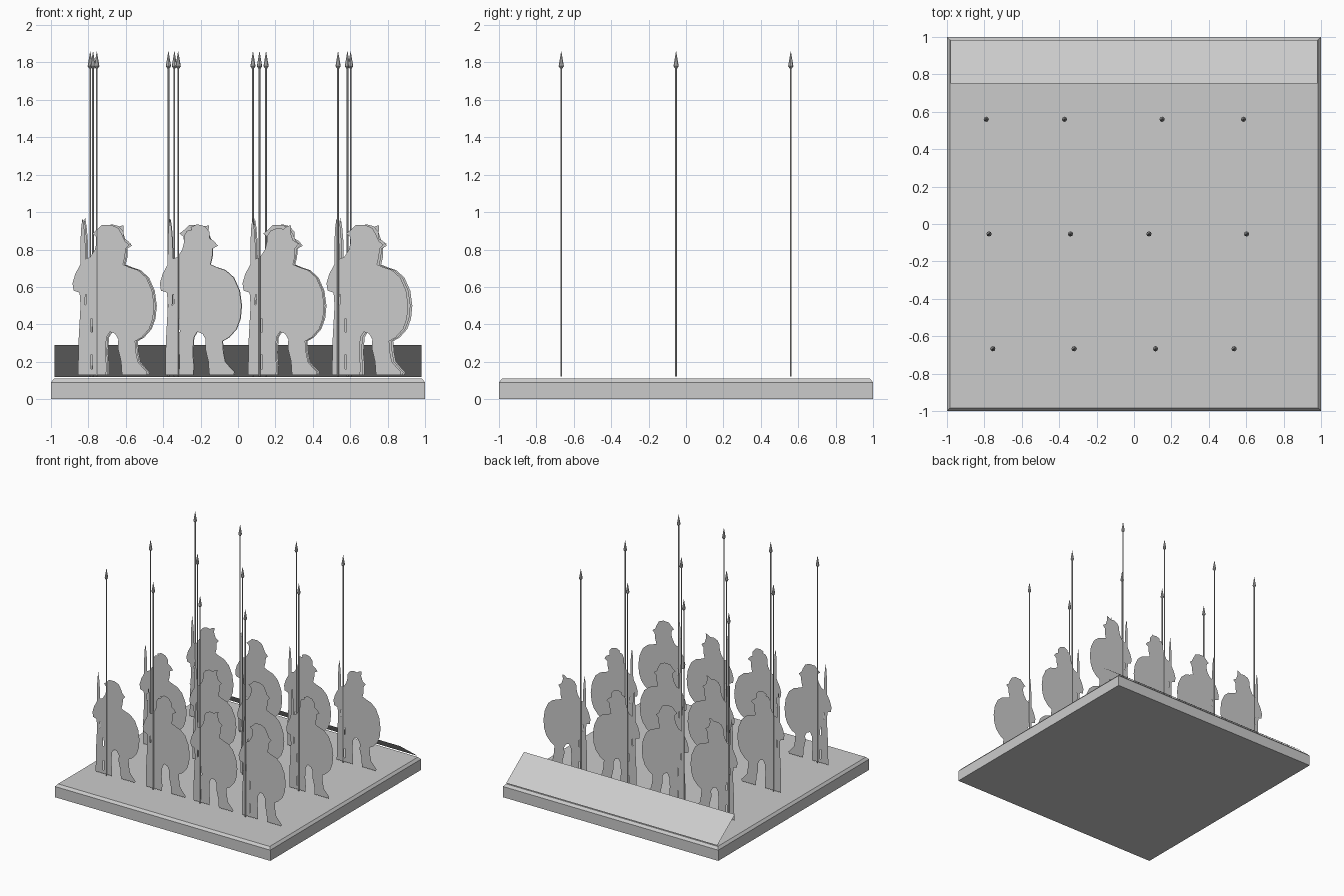
import bpy, bmesh, math
from mathutils import Matrix, Vector

if "Cube" in bpy.data.objects:
    bpy.data.objects.remove(bpy.data.objects["Cube"])

grey = bpy.data.materials.new("plain grey")
grey.diffuse_color = (0.6, 0.6, 0.6, 1)
grey.use_nodes = True
grey.node_tree.nodes["Principled BSDF"].inputs["Base Color"].default_value = grey.diffuse_color


def finish(name, bm):
    me = bpy.data.meshes.new(name)
    bm.to_mesh(me)
    bm.free()
    me.materials.append(grey)
    ob = bpy.data.objects.new(name, me)
    bpy.context.collection.objects.link(ob)
    return ob


# square base with a chamfered top edge
bm = bmesh.new()
rings = []
for r, z in ((1, 0), (1, 0.09), (0.983, 0.11)):
    rings.append([bm.verts.new((sx * r, sy * r, z))
                  for sx, sy in ((-1, -1), (1, -1), (1, 1), (-1, 1))])
for a, b in zip(rings, rings[1:]):
    for i in range(4):
        j = (i + 1) % 4
        bm.faces.new((a[i], a[j], b[j], b[i]))
bm.faces.new(rings[0][::-1])
bm.faces.new(rings[-1])
finish("base", bm)

# tilted sheet along the back edge
bm = bmesh.new()
bm.faces.new([bm.verts.new(p) for p in
              ((-0.98, 0.75, 0.29), (0.98, 0.75, 0.29),
               (0.98, 0.985, 0.118), (-0.98, 0.985, 0.118))])
bm.normal_update()
finish("back_sheet", bm)

# soldier outline: x in hundredths, 0 at the elbow; z in hundredths
STAFF_ARM = [(3, 13), (3.2, 30), (4.3, 50), (3.8, 57), (.6, 58), (0, 62),
             (1.5, 67), (4.2, 72), (4.3, 85), (4.7, 92), (5.4, 97), (6.2, 92),
             (6.8, 85), (7, 75), (9.5, 76), (12, 80), (13, 84)]
HELMETS = [
    [(12.5, 87), (10.5, 88.5), (13, 90.5), (15.5, 93), (20.5, 93.2),
     (24.5, 91.5), (26.5, 88), (28, 84.5), (30.5, 82.5), (28.5, 80.5)],
    [(12.8, 87), (14.5, 90), (17, 90.5), (16.5, 92), (20, 93.5), (24, 92.5),
     (26.5, 89.5), (26.5, 86), (29, 84.5), (31, 82), (28.3, 80.5)],
    [(13, 87), (15, 90), (18.5, 91.5), (22, 91), (24, 92.5), (26, 93),
     (25.7, 89), (27, 85), (30, 83), (28, 80.5)],
]
SHIELD_LEGS = [(28, 76), (27, 72), (30.5, 70.5), (35, 69), (39.5, 65),
               (42.6, 58), (43.7, 50), (43, 43), (41, 37.5), (37, 33),
               (33.5, 31), (34, 25), (35, 20), (38, 16.5), (40, 14.5),
               (39.5, 13), (26.5, 13), (26.2, 16), (26, 20), (24.3, 27),
               (24.5, 32), (22.8, 35), (20, 36), (18.2, 33), (17.6, 25),
               (18.2, 18), (18, 13)]
# slits between the staff and the body
SLITS = [[(10, 16), (10.6, 16), (10.5, 24), (9.9, 24)],
         [(10, 36), (10.7, 36), (10.4, 43), (10, 43)],
         [(6.6, 50), (7.5, 51), (7.4, 56), (6.9, 56)]]


def soldier(name, x0, y, helmet):
    bm = bmesh.new()
    for loop in [STAFF_ARM + helmet + SHIELD_LEGS] + SLITS:
        vs = [bm.verts.new((x0 + x / 100, y, z / 100)) for x, z in loop]
        for i, v in enumerate(vs):
            bm.edges.new((v, vs[(i + 1) % len(vs)]))
    bmesh.ops.triangle_fill(bm, use_beauty=True, edges=bm.edges[:],
                            normal=Vector((0, -1, 0)))
    bm.normal_update()
    flip = [f for f in bm.faces if f.normal.y > 0]
    bmesh.ops.reverse_faces(bm, faces=flip)
    finish(name, bm)


def pike(name, x, y):
    bm = bmesh.new()
    # shaft, head flare, head point: bottom radius, top radius, z range
    for r1, r2, z1, z2 in ((.0045, .0045, .12, 1.78),
                           (.006, .014, 1.768, 1.78),
                           (.014, 0.0005, 1.78, 1.86)):
        bmesh.ops.create_cone(bm, cap_ends=True, segments=8, radius1=r1,
                              radius2=r2, depth=z2 - z1,
                              matrix=Matrix.Translation((x, y, (z1 + z2) / 2)))
    finish(name, bm)


# three ranks of four
ELBOWS = (-0.885, -0.418, 0.024, 0.473)
SHIFT = ((0, 0, 0, 0), (.008, .003, .006, .012), (.014, .0, .012, .022))
RANKS = ((-0.667, (-0.755, -0.32, 0.115, 0.535)),
         (-0.053, (-0.775, -0.34, 0.08, 0.602)),
         (0.56, (-0.79, -0.372, 0.15, 0.585)))
for r, (y, pikes) in enumerate(RANKS):
    for c in range(4):
        soldier(f"soldier_{r}_{c}", ELBOWS[c] + SHIFT[r][c], y,
                HELMETS[(r + c) % 3])
        pike(f"pike_{r}_{c}", pikes[c], y)
